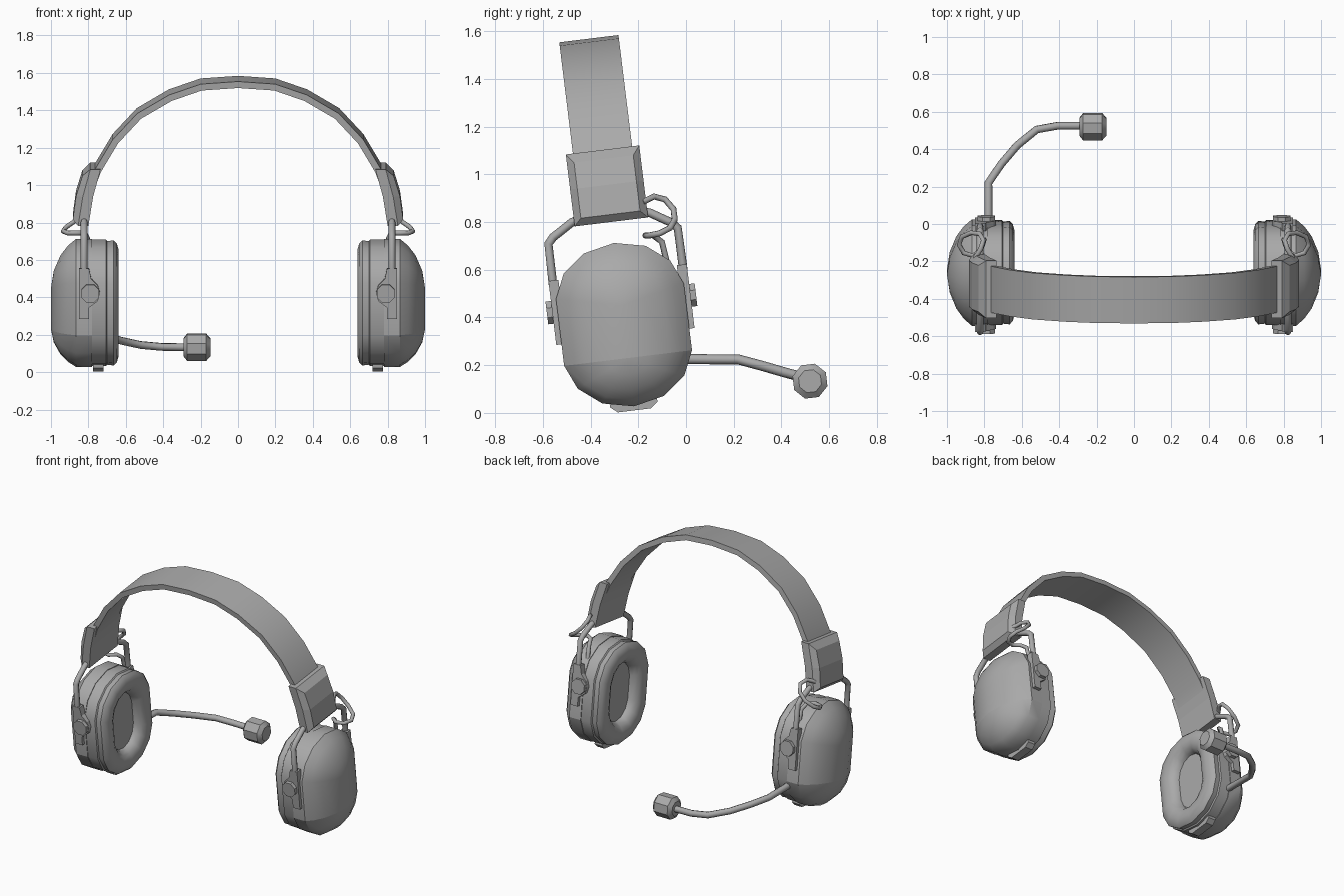
import bpy, bmesh, math
from mathutils import Vector

if "Cube" in bpy.data.objects:
    bpy.data.objects.remove(bpy.data.objects["Cube"])

GREY = (0.4, 0.4, 0.4, 1)
mat = bpy.data.materials.new("grey plastic")
mat.use_nodes = True
mat.diffuse_color = GREY
mat.node_tree.nodes["Principled BSDF"].inputs["Base Color"].default_value = GREY


def place(name, data, tilt=True, mirror=True):
    """Link an object; tilted parts share the frame centred in the ear cups."""
    ob = bpy.data.objects.new(name, data)
    bpy.context.collection.objects.link(ob)
    data.materials.append(mat)
    if tilt:
        ob.location = (0, -0.26, 0.37)
        ob.rotation_euler.x = math.radians(7)
    if mirror:
        ob.modifiers.new("Mirror", 'MIRROR')
    return ob


def loft(name, rings, smooth=True, crease=None, **kw):
    """Skin a list of closed rings and cap both ends."""
    bm = bmesh.new()
    rows = [[bm.verts.new(p) for p in ring] for ring in rings]
    n = len(rows[0])
    for a, b in zip(rows, rows[1:]):
        for i in range(n):
            j = (i + 1) % n
            bm.faces.new((a[i], a[j], b[j], b[i]))
    bm.faces.new(rows[0])
    bm.faces.new(rows[-1])
    bmesh.ops.remove_doubles(bm, verts=bm.verts, dist=0.0005)
    bmesh.ops.recalc_face_normals(bm, faces=bm.faces)
    for f in bm.faces:
        f.smooth = smooth
    for e in bm.edges:
        e.smooth = e.calc_face_angle(0) < math.radians(35)
        if crease is not None and all(abs(v.co.z - crease) < 0.002 for v in e.verts):
            e.smooth = False
    me = bpy.data.meshes.new(name)
    bm.to_mesh(me)
    bm.free()
    return place(name, me, **kw)


def tube(name, points, radius, **kw):
    cu = bpy.data.curves.new(name, 'CURVE')
    cu.dimensions = '3D'
    cu.bevel_depth = radius
    cu.bevel_resolution = 2
    cu.use_fill_caps = True
    sp = cu.splines.new('POLY')
    sp.points.add(len(points) - 1)
    for p, co in zip(sp.points, points):
        p.co = (*co, 1)
    return place(name, cu, **kw)


# Ear cup outline: a rounded oval with straight sides
HV, HW, BEND = 0.27, 0.345, 0.141
quarter = [(HV, BEND), (0.225, 0.243), (0.13, 0.317), (0, HW)]
half = quarter + [(-v, w) for v, w in quarter[-2::-1]]
outline = half + [(-v, -w) for v, w in half]


def shell_ring(x, s):
    ring = []
    for v, w in outline:
        c = 0.08 if w > 0 else -BEND
        ring.append((x, v * s, c + (w - c) * s))
    return ring


def inset_ring(x, d):
    return [(x, v * (HV - d) / HV, w * (HW - d) / HW) for v, w in outline]


# Ear cups
loft("cup_shell", [shell_ring(x, s) for x, s in
     ((0.78, 1), (0.866, 1), (0.91, 0.86), (0.95, 0.66), (0.985, 0.35), (1.0, 0))],
     crease=-BEND)
loft("cup_rim", [inset_ring(x, d) for x, d in
     ((0.70, 0.012), (0.706, 0.004), (0.784, 0.004))])
loft("ear_cushion", [inset_ring(x, d) for x, d in
     ((0.71, 0.025), (0.70, 0.012), (0.665, 0.008), (0.648, 0.025), (0.638, 0.06),
      (0.64, 0.095), (0.655, 0.125), (0.68, 0.145), (0.70, 0.15))])
loft("cup_bottom_tab", [[(x, v, w) for v, w in
     ((-0.1, -0.30), (-0.1, -0.338), (-0.07, -0.362), (0.07, -0.362), (0.1, -0.338), (0.1, -0.30))]
     for x in (0.72, 0.775)], smooth=False)

# Headband: arc swept from one slider to the other
right = [(0.2, 1.194), (0.37, 1.135), (0.54, 1.035), (0.67, 0.895), (0.765, 0.735),
         (0.815, 0.6), (0.835, 0.46)]
arc = [Vector((-x, 0, w)) for x, w in reversed(right)] + [Vector((0, 0, 1.208))]
arc += [Vector((x, 0, w)) for x, w in right]
rings = []
for i, p in enumerate(arc):
    d = (arc[min(i + 1, len(arc) - 1)] - arc[max(i - 1, 0)]).normalized()
    inner = p + Vector((d.z, 0, -d.x)) * 0.035
    rings.append([(q.x, v, q.z) for q, v in
                  ((p, -0.125), (p, 0.125), (inner, 0.125), (inner, -0.125))])
loft("headband", rings, mirror=False)

# Sliders: curved blocks with a chamfered outer face
rings = []
for w, inner, outer, pad in ((0.434, 0.80, 0.855, 0.0), (0.465, 0.795, 0.883, 0.03),
                             (0.59, 0.775, 0.866, 0.03), (0.70, 0.745, 0.832, 0.03),
                             (0.738, 0.735, 0.79, 0.0)):
    edge = min(outer, inner + 0.055)
    rings.append([(inner, -0.155, w), (edge, -0.155, w), (outer, pad - 0.155, w),
                  (outer, 0.155 - pad, w), (edge, 0.155, w), (inner, 0.155, w)])
loft("slider", rings, smooth=False)

# Wire yoke, with a pivot plate and knob on each side of the cup
arm = [(0.275, 0.2), (0.273, 0.375), (0.25, 0.4), (0.165, 0.452), (0.14, 0.46)]
tube("yoke_wire", [(0.823, -v, w) for v, w in arm] +
     [(0.823, v, w) for v, w in reversed(arm)], 0.018)
plate = [(0.797, 0.22), (0.85, 0.22), (0.85, -0.05), (0.797, -0.05), (0.797, 0.01),
         (0.75, 0.045), (0.738, 0.09), (0.75, 0.13), (0.785, 0.165)]
knob = [(0.79 + 0.052 * math.cos(a), 0.088 + 0.052 * math.sin(a))
        for a in (math.pi * (k + 0.5) / 4 for k in range(8))]
for side, s in (("front", -1), ("back", 1)):
    for part, profile, depths in (("pivot_plate", plate, (0.25, 0.292)),
                                  ("pivot_knob", knob, (0.28, 0.315))):
        loft(f"{side}_{part}", [[(x, s * v, w) for x, w in profile] for v in depths],
             smooth=False)

# Looped cable from slider to cup
tube("cable_loop", [(0.85, 0.14, 0.50), (0.82, 0.19, 0.518), (0.805, 0.235, 0.50),
     (0.825, 0.265, 0.455), (0.87, 0.265, 0.41), (0.92, 0.24, 0.378), (0.935, 0.195, 0.362),
     (0.91, 0.15, 0.358), (0.86, 0.135, 0.36), (0.82, 0.165, 0.358), (0.805, 0.2, 0.325),
     (0.80, 0.212, 0.22)], 0.013)

# Microphone on a bent boom
tube("microphone_boom", [(-0.778, -0.06, 0.226), (-0.778, 0.22, 0.224), (-0.71, 0.32, 0.197),
     (-0.625, 0.42, 0.168), (-0.52, 0.505, 0.145), (-0.41, 0.525, 0.135),
     (-0.27, 0.525, 0.133)], 0.021, tilt=False, mirror=False)
loft("microphone", [[(x, 0.52 + r * math.cos(a), 0.133 + r * math.sin(a))
     for a in (math.pi * (k + 0.65) / 4 for k in range(8))]
     for x, r in ((-0.292, 0.05), (-0.272, 0.076), (-0.17, 0.076), (-0.148, 0.05))],
     tilt=False, mirror=False)
